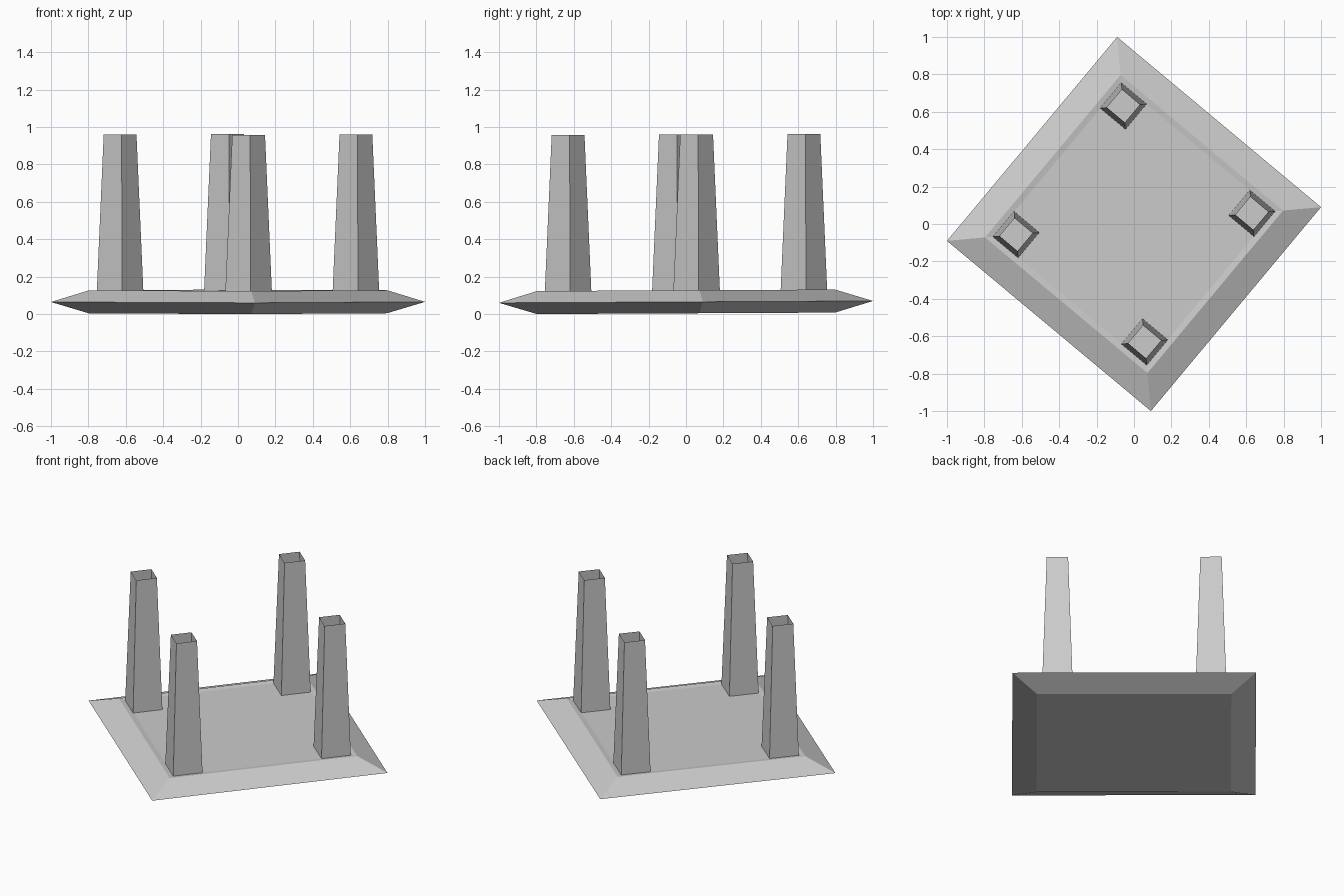
import bpy, bmesh, math

cube = bpy.data.objects.get("Cube")
if cube:
    bpy.data.objects.remove(cube, do_unlink=True)

TURN = math.radians(5.15)   # rotation of the whole model about z
TILT = 0.005                # slight rise towards the back

grey = bpy.data.materials.new("plain grey")
grey.use_nodes = True
colour = (0.6, 0.6, 0.6, 1)
grey.diffuse_color = colour
grey.node_tree.nodes["Principled BSDF"].inputs["Base Color"].default_value = colour


def square_loft(name, centre, rings, caps):
    """Stack of diamond-shaped rings (corner radius, height) joined by quads."""
    bm = bmesh.new()
    loops = []
    for radius, z in rings:
        loop = []
        for i in range(4):
            a = TURN + i * math.pi / 2
            x = centre[0] + radius * math.cos(a)
            y = centre[1] + radius * math.sin(a)
            loop.append(bm.verts.new((x, y, z + TILT * y)))
        loops.append(loop)
    for low, high in zip(loops, loops[1:]):
        for i in range(4):
            j = (i + 1) % 4
            bm.faces.new((low[i], low[j], high[j], high[i]))
    if caps:
        bm.faces.new(loops[0][::-1])
        bm.faces.new(loops[-1])
    mesh = bpy.data.meshes.new(name)
    bm.to_mesh(mesh)
    bm.free()
    mesh.materials.append(grey)
    obj = bpy.data.objects.new(name, mesh)
    bpy.context.collection.objects.link(obj)
    return obj


# Bevelled slab with a very shallow recessed top
square_loft("base_slab", (0, 0),
            [(0.80, 0.004), (1.004, 0.065), (0.80, 0.127), (0.755, 0.122)], True)

# Four hollow tapered legs, open at the top
for i, side in enumerate(("left", "back", "right", "front")):
    a = TURN + i * math.pi / 2
    centre = (0.633 * math.cos(a), 0.633 * math.sin(a))
    square_loft(side + "_leg", centre, [(0.125, 0.12), (0.088, 0.96)], False)
